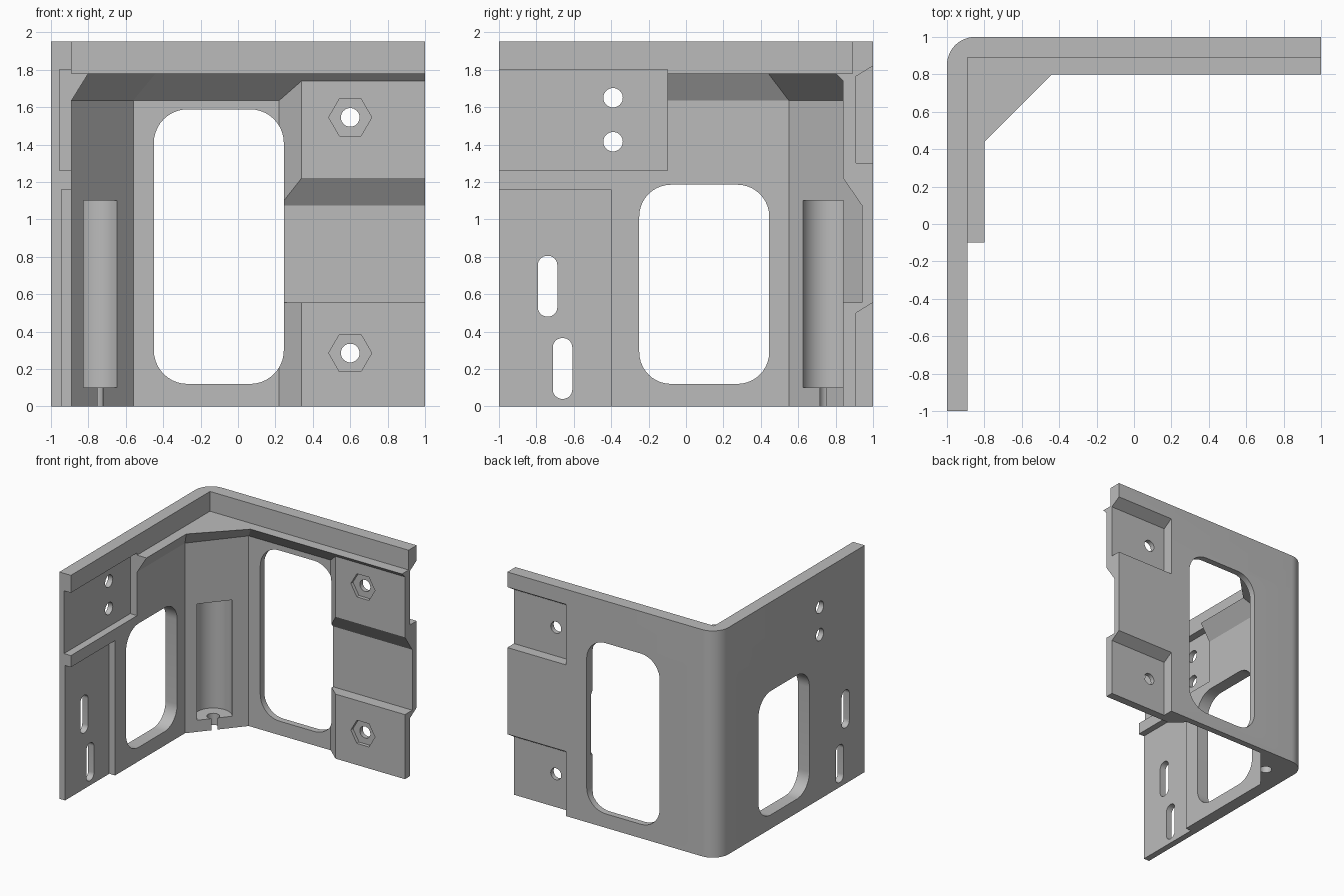
import bpy
import bmesh
from math import cos, sin, pi, radians

if "Cube" in bpy.data.objects:
    bpy.data.objects.remove(bpy.data.objects["Cube"], do_unlink=True)

grey = bpy.data.materials.new("plain grey")
grey.use_nodes = True
colour = (0.5, 0.5, 0.5, 1)
grey.diffuse_color = colour
grey.node_tree.nodes["Principled BSDF"].inputs["Base Color"].default_value = colour


def loft(name, rings):
    """Closed solid through equally long rings of 3D points."""
    bm = bmesh.new()
    rows = [[bm.verts.new(p) for p in ring] for ring in rings]
    n = len(rows[0])
    for a, b in zip(rows, rows[1:]):
        for i in range(n):
            j = (i + 1) % n
            bm.faces.new((a[i], a[j], b[j], b[i]))
    bm.faces.new(rows[0][::-1])
    bm.faces.new(rows[-1])
    bmesh.ops.remove_doubles(bm, verts=bm.verts, dist=1e-5)
    bmesh.ops.recalc_face_normals(bm, faces=bm.faces)
    mesh = bpy.data.meshes.new(name)
    bm.to_mesh(mesh)
    bm.free()
    mesh.materials.append(grey)
    obj = bpy.data.objects.new(name, mesh)
    bpy.context.collection.objects.link(obj)
    return obj


def prism(name, pts, axis, lo, hi):
    """Extrude a 2D outline along one axis."""
    place = {"x": lambda u, v, w: (w, u, v),
             "y": lambda u, v, w: (u, w, v),
             "z": lambda u, v, w: (u, v, w)}[axis]
    return loft(name, [[place(u, v, w) for u, v in pts] for w in (lo, hi)])


def arc(cx, cy, r, start, sweep, steps):
    return [(cx + r * cos(start + sweep * i / steps),
             cy + r * sin(start + sweep * i / steps)) for i in range(steps + 1)]


def circle(cx, cy, r, n=32):
    return arc(cx, cy, r, 0, 2 * pi, n)[:-1]


def rounded(u0, v0, u1, v1, r):
    """Rounded rectangle outline; a full radius on the short side gives a slot."""
    pts = []
    for k, (u, v) in enumerate([(u1 - r, v1 - r), (u0 + r, v1 - r),
                                (u0 + r, v0 + r), (u1 - r, v0 + r)]):
        pts += arc(u, v, r, k * pi / 2, pi / 2, 10)
    return pts


def rect(u0, v0, u1, v1):
    return [(u0, v0), (u1, v0), (u1, v1), (u0, v1)]


def combine(target, tool, operation="DIFFERENCE"):
    tool.hide_render = True
    mod = target.modifiers.new(tool.name, "BOOLEAN")
    mod.operation = operation
    mod.solver = "EXACT"
    mod.object = tool
    bpy.context.view_layer.objects.active = target
    bpy.ops.object.modifier_apply(modifier=mod.name)
    bpy.data.objects.remove(tool, do_unlink=True)


# Corner body: walls with diagonal column, flared ledge, thin top lip
outer = [(-1, -1)] + arc(-0.85, 0.85, 0.15, pi, -pi / 2, 12) + [(1, 1)]
wall = [(1, 0.945), (-0.56, 0.945), (-0.89, 0.55), (-0.89, -1)]
ledge = [(1, 0.8), (-0.44, 0.8), (-0.8, 0.44), (-0.8, -1)]
lip = [(1, 0.89), (-0.89, 0.89), (-0.89, 0.89), (-0.89, -1)]
levels = [(wall, 0), (wall, 1.635), (ledge, 1.78), (lip, 1.78), (lip, 1.95)]
body = loft("corner_bracket",
            [[(x, y, z) for x, y in outer + inner] for inner, z in levels])

# Mounting pad on the back wall
combine(body, prism("pad", [(0.205, 0.96), (0.22, 0.945), (0.34, 0.84),
                            (1, 0.84), (1, 0.96)], "z", 0, 1.76), "UNION")

# Pad groove and rear recesses
combine(body, prism("pad_groove", [(0.94, 0.555), (0.94, 1.075), (0.84, 1.22),
                                   (0.74, 1.365), (0.74, 0.555)], "x", 0.1, 1.1))
for top, bottom in ((1.765, 1.30), (0.50, -0.1)):
    combine(body, prism("rear_recess", [(0.91, bottom), (0.91, top),
                                        (1.06, top + 0.092), (1.06, bottom)],
                        "x", 0.44, 1.1))

# Side wall recesses
combine(body, prism("upper_recess", rect(-1.1, 1.26, -0.1, 1.8), "x", -0.955, -0.6))
combine(body, prism("lower_recess", rect(-1.1, -0.1, -0.4, 1.16), "x", -0.945, -0.6))

# Windows
combine(body, prism("back_window", rounded(-0.45, 0.12, 0.245, 1.588, 0.18),
                    "y", 0.7, 1.1))
combine(body, prism("side_window", rounded(-0.25, 0.12, 0.445, 1.185, 0.17),
                    "x", -1.1, -0.7))

# Nut pockets with bolt holes
for z in (1.545, 0.285):
    combine(body, prism("nut_pocket", circle(0.6, z, 0.115, 6), "y", 0.7, 0.87))
    combine(body, prism("bolt_hole", circle(0.6, z, 0.05), "y", 0.7, 1.1))

# Side holes and slots
for z in (1.65, 1.415):
    combine(body, prism("side_hole", circle(-0.39, z, 0.052), "x", -1.1, -0.7))
for y, z in ((-0.74, 0.48), (-0.66, 0.04)):
    combine(body, prism("side_slot", rounded(y - 0.052, z, y + 0.052, z + 0.325, 0.05),
                        "x", -1.1, -0.7))

# Round channel in the corner column, with a hole through its floor
combine(body, prism("channel", circle(-0.77, 0.762, 0.147, 48), "z", 0.1, 1.1))
combine(body, prism("floor_hole", circle(-0.77, 0.762, 0.05), "z", -0.1, 0.2))

bpy.ops.object.select_all(action="DESELECT")
body.select_set(True)
bpy.context.view_layer.objects.active = body
bpy.ops.object.shade_smooth_by_angle(angle=radians(25))
